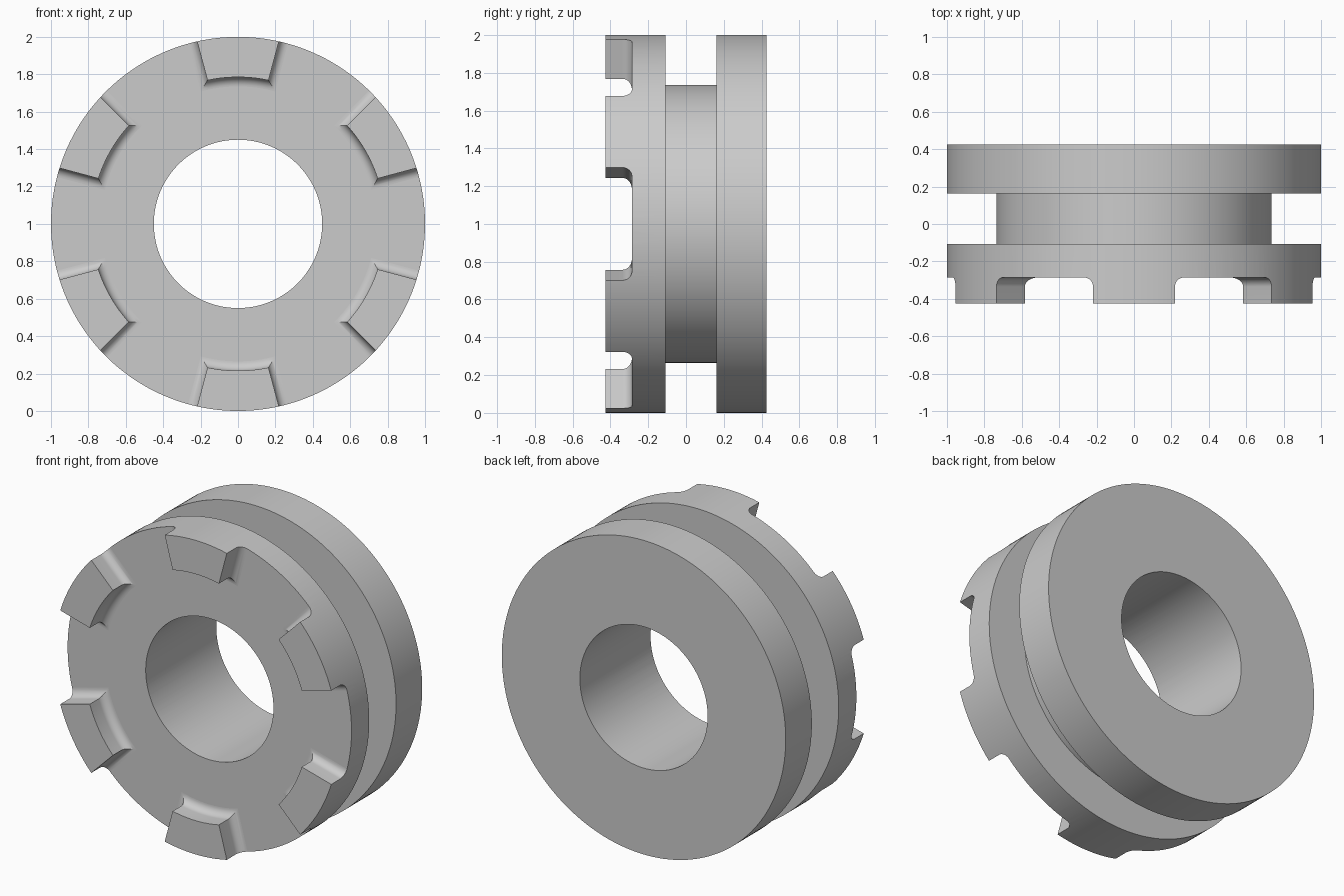
import bpy, bmesh
from math import sin, cos, atan2, sqrt, pi, radians

cube = bpy.data.objects.get("Cube")
if cube:
    bpy.data.objects.remove(cube, do_unlink=True)

CENTRE_Z = 1.0
OUTER, BORE, GROOVE = 1.0, 0.45, 0.735
FRONT, FLOOR, BACK = -0.425, -0.286, 0.425
GROOVE_FRONT, GROOVE_BACK = -0.108, 0.162
TOOTH_INNER, FILLET, SLANT = 0.785, 0.05, radians(15)
SEGMENTS = 180

metal = bpy.data.materials.new("grey_metal")
metal.use_nodes = True
grey = (0.6, 0.6, 0.6, 1)
metal.diffuse_color = grey
metal.node_tree.nodes["Principled BSDF"].inputs["Base Color"].default_value = grey


def make_object(name, bm):
    bmesh.ops.recalc_face_normals(bm, faces=bm.faces)
    mesh = bpy.data.meshes.new(name)
    bm.to_mesh(mesh)
    bm.free()
    mesh.materials.append(metal)
    obj = bpy.data.objects.new(name, mesh)
    bpy.context.collection.objects.link(obj)
    return obj


def bridge(bm, a, b):
    for i in range(len(a)):
        j = (i + 1) % len(a)
        bm.faces.new((a[i], a[j], b[j], b[i]))


def polar(r, a, y):
    return (r * cos(a), y, CENTRE_Z + r * sin(a))


def lathe(name, profile):
    """Revolve a closed (radius, y) profile about the y axis."""
    bm = bmesh.new()
    rings = [[bm.verts.new(polar(r, 2 * pi * i / SEGMENTS, y))
              for i in range(SEGMENTS)] for r, y in profile]
    for k, ring in enumerate(rings):
        bridge(bm, ring, rings[(k + 1) % len(rings)])
    return make_object(name, bm)


def subtract(target, cutter):
    mod = target.modifiers.new("cut", "BOOLEAN")
    mod.operation, mod.solver, mod.object = "DIFFERENCE", "EXACT", cutter
    bpy.context.view_layer.objects.active = target
    bpy.ops.object.modifier_apply(modifier=mod.name)
    bpy.data.objects.remove(cutter, do_unlink=True)


def tooth_outline(offset, outer, steps=12):
    """Tooth section as (radius, angle from its middle), grown by offset."""
    def side_angle(r):
        x = 0.163 + offset * cos(SLANT)
        z = 0.768 - offset * sin(SLANT)
        along = x * sin(SLANT) + z * cos(SLANT)
        s = -along + sqrt(along ** 2 - x * x - z * z + r * r)
        return atan2(x + s * sin(SLANT), z + s * cos(SLANT))
    inner = TOOTH_INNER - offset
    a, b = side_angle(inner), side_angle(outer)
    turn = [2 * i / steps - 1 for i in range(steps + 1)]
    return [(inner, a * t) for t in turn] + [(outer, -b * t) for t in turn]


# Grooved ring, full depth before the teeth are cut
ring = lathe("toothed_grooved_ring", [
    (BORE, FRONT), (OUTER, FRONT), (OUTER, GROOVE_FRONT), (GROOVE, GROOVE_FRONT),
    (GROOVE, GROOVE_BACK), (OUTER, GROOVE_BACK), (OUTER, BACK), (BORE, BACK)])

# Six tooth shapes with a fillet at the foot
layers = [(-0.02, FILLET)]
for k in range(11):
    t = k * pi / 20
    layers.append((FILLET * (1 - cos(t)), FILLET * (1 - sin(t))))
layers.append((0.4, 0))
bm = bmesh.new()
for n in range(6):
    middle = radians(30 + 60 * n)
    loops = [[bm.verts.new(polar(r, middle + a, FLOOR - h))
              for r, a in tooth_outline(grow, 1.3)] for h, grow in layers]
    for low, high in zip(loops, loops[1:]):
        bridge(bm, low, high)
    bm.faces.new(loops[0])
    bm.faces.new(loops[-1])
teeth = make_object("tooth_shapes", bm)
teeth.hide_render = True

# Front slab minus the teeth clears the space between them
slab = lathe("front_cutter", [(0.3, -0.6), (1.2, -0.6), (1.2, FLOOR), (0.3, FLOOR)])
slab.hide_render = True
subtract(slab, teeth)
subtract(ring, slab)

# Smooth curved walls, flat end faces
bpy.ops.object.select_all(action="DESELECT")
ring.select_set(True)
bpy.context.view_layer.objects.active = ring
bpy.ops.object.shade_smooth_by_angle(angle=radians(30))
for face in ring.data.polygons:
    if abs(face.normal.y) > 0.9999:
        face.use_smooth = False
